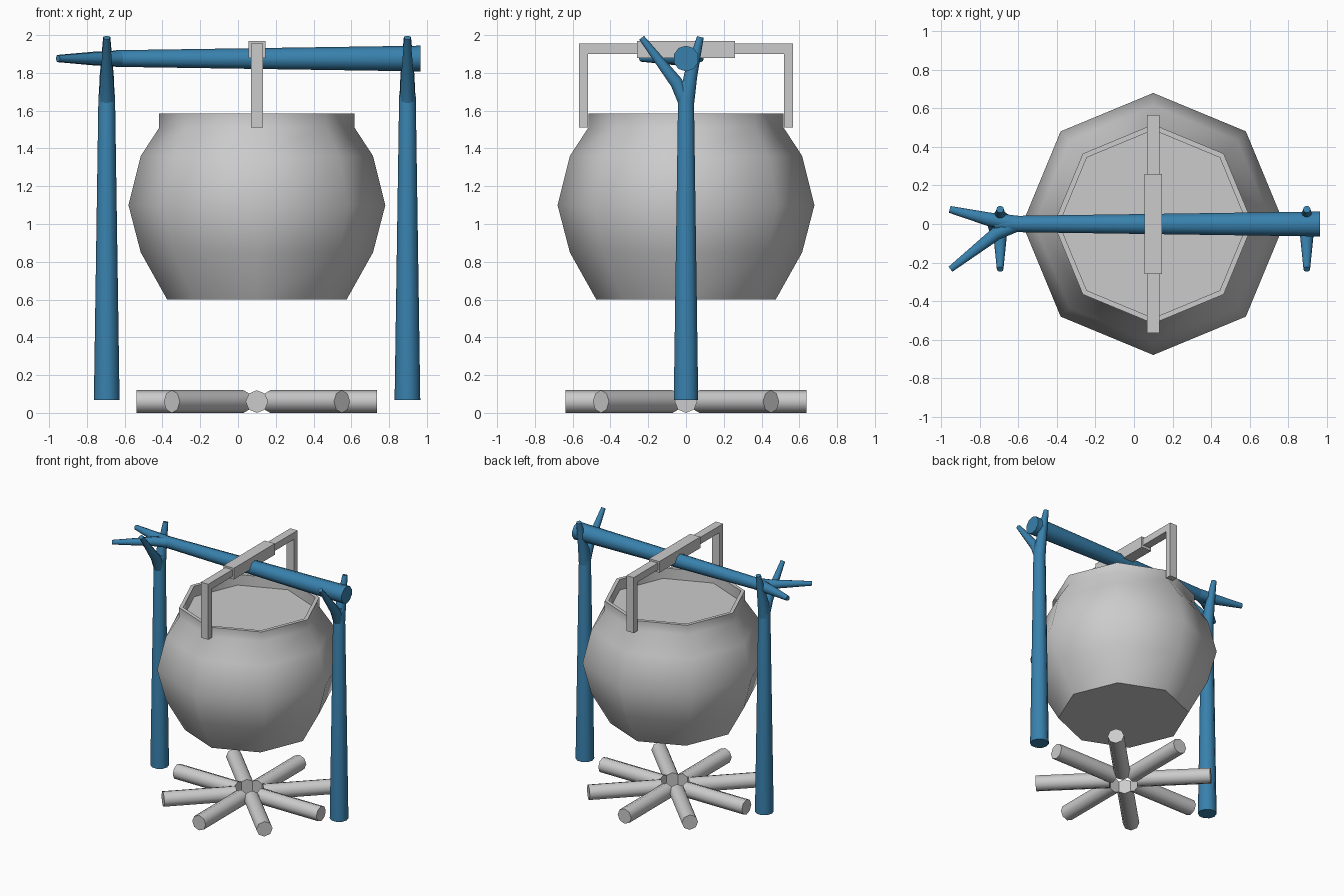
import bpy, bmesh, math
from mathutils import Vector, Matrix

if "Cube" in bpy.data.objects:
    bpy.data.objects.remove(bpy.data.objects["Cube"])

CX = 0.10  # centre of pot and fire

blue = bpy.data.materials.new("blue_wood")
blue.diffuse_color = (0.04, 0.22, 0.42, 1)
blue.use_nodes = True
blue.node_tree.nodes["Principled BSDF"].inputs["Base Color"].default_value = blue.diffuse_color


def finish(bm, name, matrix=None, mat=None, angle=None):
    bmesh.ops.recalc_face_normals(bm, faces=bm.faces)
    me = bpy.data.meshes.new(name)
    bm.to_mesh(me)
    bm.free()
    ob = bpy.data.objects.new(name, me)
    bpy.context.collection.objects.link(ob)
    if matrix:
        ob.matrix_world = matrix
    if mat:
        me.materials.append(mat)
    if angle:
        bpy.ops.object.select_all(action='DESELECT')
        ob.select_set(True)
        bpy.context.view_layer.objects.active = ob
        bpy.ops.object.shade_smooth_by_angle(angle=math.radians(angle))
    return ob


def bridge(bm, rings):
    n = len(rings[0])
    for a, b in zip(rings, rings[1:]):
        for i in range(n):
            j = (i + 1) % n
            bm.faces.new((a[i], a[j], b[j], b[i]))
    bm.faces.new(rings[0])
    bm.faces.new(rings[-1])


def tube(bm, path, n=10):
    """Tapered tube in the yz plane through (y, z, radius) points."""
    pts = [Vector((0, y, z)) for y, z, r in path]
    rings = []
    for k, p in enumerate(pts):
        d = (pts[min(k + 1, len(pts) - 1)] - pts[max(k - 1, 0)]).normalized()
        u = Vector((1, 0, 0))
        v = d.cross(u)
        r = path[k][2]
        rings.append([bm.verts.new(p + r * (u * math.cos(2 * math.pi * i / n)
                                            + v * math.sin(2 * math.pi * i / n)))
                      for i in range(n)])
    bridge(bm, rings)


def forked_branch(name, matrix):
    bm = bmesh.new()
    tube(bm, [(0, 0, 0.068), (0, 1.61, 0.044), (0, 1.69, 0.03)])
    tube(bm, [(0, 1.57, 0.040), (-0.05, 1.68, 0.036), (-0.235, 1.918, 0.017)])
    tube(bm, [(0, 1.56, 0.044), (0.025, 1.72, 0.037), (0.076, 1.922, 0.019)])
    finish(bm, name, matrix, blue, 40)


# two forked posts and the same branch laid across them
forked_branch("left_post", Matrix.Translation((-0.695, 0, 0.068)))
forked_branch("right_post", Matrix.Translation((0.897, 0, 0.068)))
forked_branch("cross_pole", Matrix.Translation((0.965, 0, 1.876))
              @ Matrix.Rotation(-math.pi / 2, 4, 'Y'))

# pot: eight-sided profile going up outside, over the rim, down to the contents
profile = [(0.475, 0.60), (0.615, 0.85), (0.68, 1.10), (0.615, 1.36),
           (0.517, 1.51), (0.517, 1.585), (0.488, 1.585), (0.488, 1.50)]
bm = bmesh.new()
bridge(bm, [[bm.verts.new((r * math.cos(i * math.pi / 4),
                           r * math.sin(i * math.pi / 4), z)) for i in range(8)]
            for r, z in profile])
finish(bm, "pot", Matrix.Translation((CX, 0, 0)), angle=50)


def box(name, y0, y1, z0, z1, w):
    bm = bmesh.new()
    bmesh.ops.create_cube(bm, size=1)
    bmesh.ops.scale(bm, vec=(w, y1 - y0, z1 - z0), verts=bm.verts)
    finish(bm, name, Matrix.Translation((CX, (y0 + y1) / 2, (z0 + z1) / 2)))


# handle: one squared arch plus a thicker grip
outer = [(-0.566, 1.51), (-0.566, 1.955), (0.566, 1.955), (0.566, 1.51)]
inner = [(0.52, 1.51), (0.52, 1.90), (-0.52, 1.90), (-0.52, 1.51)]
bm = bmesh.new()
face = bm.faces.new([bm.verts.new((-0.032, y, z)) for y, z in outer + inner])
ext = bmesh.ops.extrude_face_region(bm, geom=[face], use_keep_orig=True)
bmesh.ops.translate(bm, vec=(0.064, 0, 0),
                    verts=[v for v in ext["geom"] if isinstance(v, bmesh.types.BMVert)])
finish(bm, "handle", Matrix.Translation((CX, 0, 0)))
box("handle_grip", -0.26, 0.26, 1.88, 1.97, 0.09)

# firewood: eight logs in a star
for i in range(8):
    bm = bmesh.new()
    tube(bm, [(0.10, 0.06, 0.06), (0.637, 0.06, 0.06)], 8)
    finish(bm, f"log_{i + 1}", Matrix.Translation((CX, 0, 0))
           @ Matrix.Rotation(i * math.pi / 4, 4, 'Z'), angle=50)
